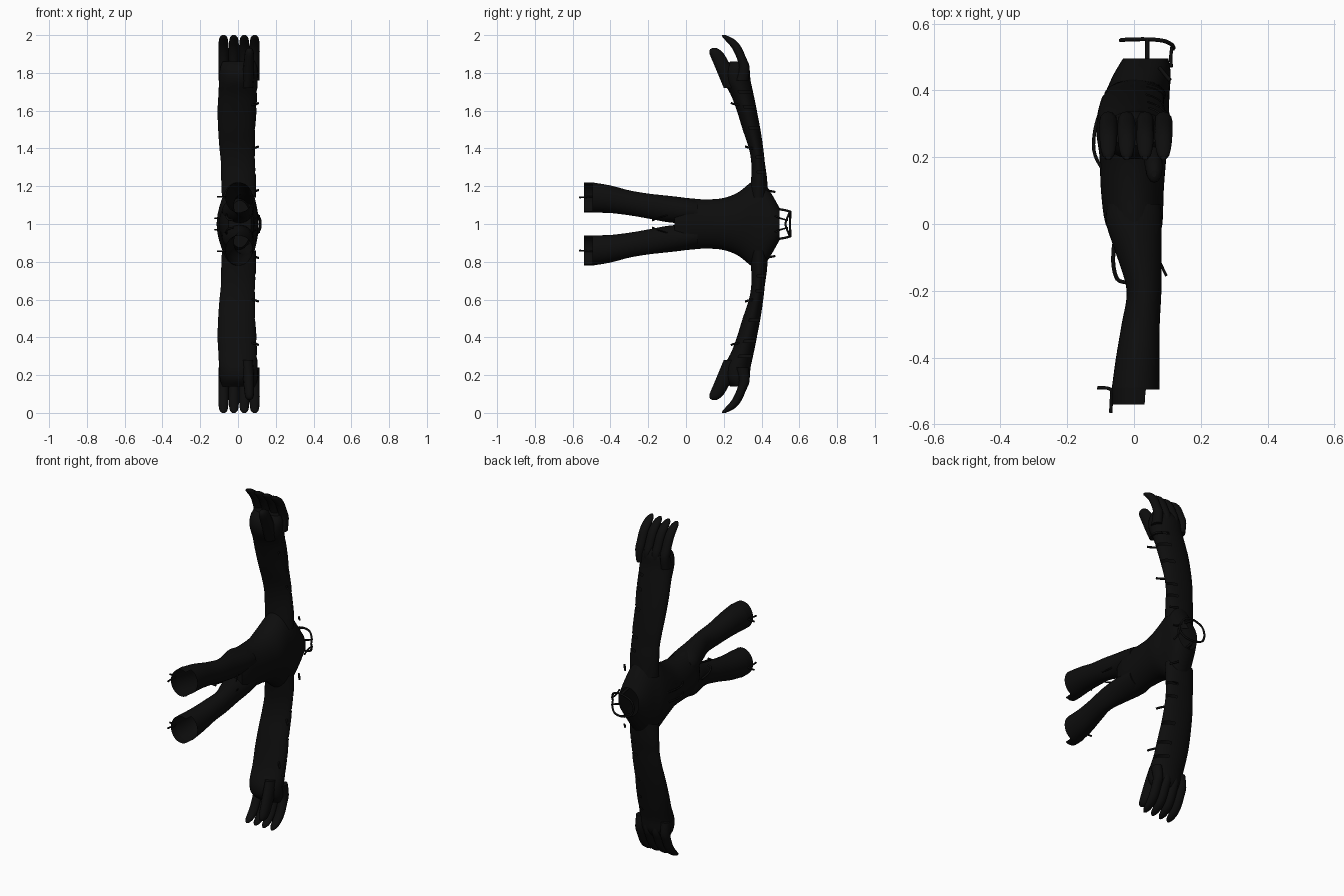
import bpy, bmesh, math

# One very dark cloth colour
black = bpy.data.materials.new("black cloth")
black.diffuse_color = (0.004, 0.004, 0.004, 1)


def finish(ob, mirror):
    bpy.context.collection.objects.link(ob)
    ob.data.materials.append(black)
    ob.location.z = 1
    if mirror:
        m = ob.modifiers.new("mirror", 'MIRROR')
        m.use_axis = (False, False, True)
        m.use_mirror_merge = False


def spline(rows, steps):
    """Smooth interpolation through rows of numbers."""
    out = []
    for i in range(len(rows) - 1):
        a, b = rows[max(i - 1, 0)], rows[i]
        c, d = rows[i + 1], rows[min(i + 2, len(rows) - 1)]
        for s in range(steps):
            t = s / steps
            out.append([q + 0.5 * t * (r - p + t * (2*p - 5*q + 4*r - s4 + t * (3*(q - r) + s4 - p)))
                        for p, q, r, s4 in zip(a, b, c, d)])
    return out + [list(rows[-1])]


def loft(name, axis, rows, mirror=True, caps=(False, False), steps=4, n=28, slit=None):
    """Rows: position along axis, x centre, x radius, other centre, other radius."""
    bm = bmesh.new()
    rings = []
    for t, cx, rx, co, ro in spline(rows, steps):
        ring = []
        for k in range(n):
            a = 2 * math.pi * k / n
            x, o = cx + rx * math.cos(a), co + ro * math.sin(a)
            ring.append(bm.verts.new((x, t, o) if axis == 'y' else (x, o, t)))
        rings.append(ring)
    for i in range(len(rings) - 1):
        for k in range(n):
            if slit and slit(i, k):
                continue
            j = (k + 1) % n
            bm.faces.new((rings[i][k], rings[i][j], rings[i + 1][j], rings[i + 1][k]))
    if caps[0]:
        bm.faces.new(rings[0])
    if caps[1]:
        bm.faces.new(rings[-1])
    bmesh.ops.recalc_face_normals(bm, faces=bm.faces)
    for f in bm.faces:
        f.smooth = len(f.verts) == 4
    me = bpy.data.meshes.new(name)
    bm.to_mesh(me)
    bm.free()
    finish(bpy.data.objects.new(name, me), mirror)


def strap(name, pts, r=0.005, mirror=True):
    cu = bpy.data.curves.new(name, 'CURVE')
    cu.dimensions = '3D'
    cu.bevel_depth = r
    cu.bevel_resolution = 1
    cu.use_fill_caps = True
    pts = spline(pts, 4)
    sp = cu.splines.new('POLY')
    sp.points.add(len(pts) - 1)
    for p, q in zip(sp.points, pts):
        p.co = (*q, 1)
    finish(bpy.data.objects.new(name, cu), mirror)


# Torso, from hips to neck
loft("torso", 'y', [
    (-0.06, 0.01, 0.06, 0, 0.125), (0, 0.0, 0.085, 0, 0.137),
    (0.1, -0.005, 0.094, 0, 0.13), (0.2, -0.003, 0.1, 0, 0.138),
    (0.28, -0.003, 0.11, 0, 0.17), (0.35, 0.0, 0.105, 0, 0.225),
    (0.4, 0.012, 0.095, 0, 0.235), (0.45, 0.025, 0.085, 0, 0.165),
    (0.495, 0.035, 0.068, 0, 0.085)], mirror=False, caps=(True, False), n=40)

# Legs, open at the ankles
loft("leg", 'y', [
    (-0.495, 0.005, 0.072, 0.14, 0.08), (-0.4, 0.011, 0.065, 0.131, 0.073),
    (-0.3, 0.02, 0.057, 0.112, 0.066), (-0.2, 0.03, 0.052, 0.095, 0.066),
    (-0.1, 0.016, 0.066, 0.08, 0.07), (0, 0.0, 0.083, 0.07, 0.068),
    (0.06, 0.0, 0.08, 0.065, 0.06)], caps=(False, True))

# Ankle cuff, longer on one side
loft("ankle_cuff", 'y', [(-0.54, 0.002, 0.069, 0.14, 0.08), (-0.515, 0.003, 0.07, 0.14, 0.08),
                         (-0.49, 0.005, 0.072, 0.14, 0.08)],
     slit=lambda i, k: k < 5 or k > 22)
strap("ankle_strap", [(-0.11, -0.49, 0.145), (-0.07, -0.495, 0.145),
                      (-0.068, -0.53, 0.143), (-0.07, -0.565, 0.14)])

# Sleeves with small slits along the back corner
loft("arm", 'z', [
    (0.14, 0.005, 0.09, 0.385, 0.05), (0.24, 0.003, 0.092, 0.387, 0.042),
    (0.32, 0.0, 0.09, 0.382, 0.036), (0.4, -0.004, 0.094, 0.371, 0.038),
    (0.5, -0.007, 0.098, 0.347, 0.047), (0.6, -0.005, 0.103, 0.322, 0.053),
    (0.68, -0.002, 0.102, 0.299, 0.06), (0.76, 0.002, 0.102, 0.27, 0.072),
    (0.82, 0.004, 0.1, 0.268, 0.068), (0.86, 0.004, 0.085, 0.275, 0.04)],
    caps=(False, True), steps=6,
    slit=lambda i, k: i in (8, 14, 24, 31, 37) and (k < 5 or k > 26))

# Four curved fingers
for i in range(4):
    x = -0.077 + i * 0.055
    w = 0.027
    loft(f"finger_{i + 1}", 'z', [
        (0.76, x, w, 0.295, 0.035), (0.83, x, w, 0.308, 0.029),
        (0.88, x, w, 0.293, 0.025), (0.93, x, w, 0.27, 0.026),
        (0.965, x, 0.025, 0.243, 0.028), (0.988, x, 0.02, 0.216, 0.022),
        (1.0, x, 0.008, 0.2, 0.009)], caps=(True, True), steps=3, n=12)

# Thumb
loft("thumb", 'z', [
    (0.72, 0.05, 0.03, 0.25, 0.05), (0.79, 0.055, 0.03, 0.216, 0.045),
    (0.85, 0.058, 0.028, 0.188, 0.042), (0.9, 0.06, 0.025, 0.163, 0.038),
    (0.923, 0.06, 0.018, 0.152, 0.026), (0.932, 0.06, 0.007, 0.15, 0.01)],
    caps=(True, True), steps=3, n=12)

# Standing collar frame
strap("collar_rim", [(-0.04, 0.55, 0), (-0.02, 0.552, 0.045), (0.04, 0.553, 0.066),
                     (0.09, 0.548, 0.06), (0.115, 0.535, 0.03), (0.118, 0.525, 0)], 0.006)
strap("collar_post", [(0.04, 0.48, 0.08), (0.04, 0.52, 0.074), (0.04, 0.55, 0.066)], 0.007)
strap("collar_hook", [(0.115, 0.54, 0.02), (0.11, 0.5, 0.03), (0.112, 0.47, 0.045)])

# Loose chest and hip straps
strap("chest_strap", [(-0.08, 0.39, 0.03), (-0.113, 0.3, 0.03), (-0.12, 0.22, 0.03),
                      (-0.095, 0.165, 0.03), (-0.07, 0.13, 0.03)])
strap("hip_strap", [(-0.06, -0.06, 0.05), (-0.062, -0.12, 0.04), (-0.05, -0.165, 0.025),
                    (-0.025, -0.175, 0.02)], 0.006)
strap("back_strap", [(0.065, -0.09, 0.05), (0.08, -0.12, 0.04), (0.097, -0.155, 0.03)], 0.004)

# Small sleeve tabs
for h, y in ((0.17, 0.44), (0.63, 0.25), (0.4, 0.325)):
    strap("sleeve_tab", [(0.075, y + 0.03, h), (0.095, y + 0.005, h + 0.005), (0.108, y - 0.01, h + 0.01)], 0.006)
